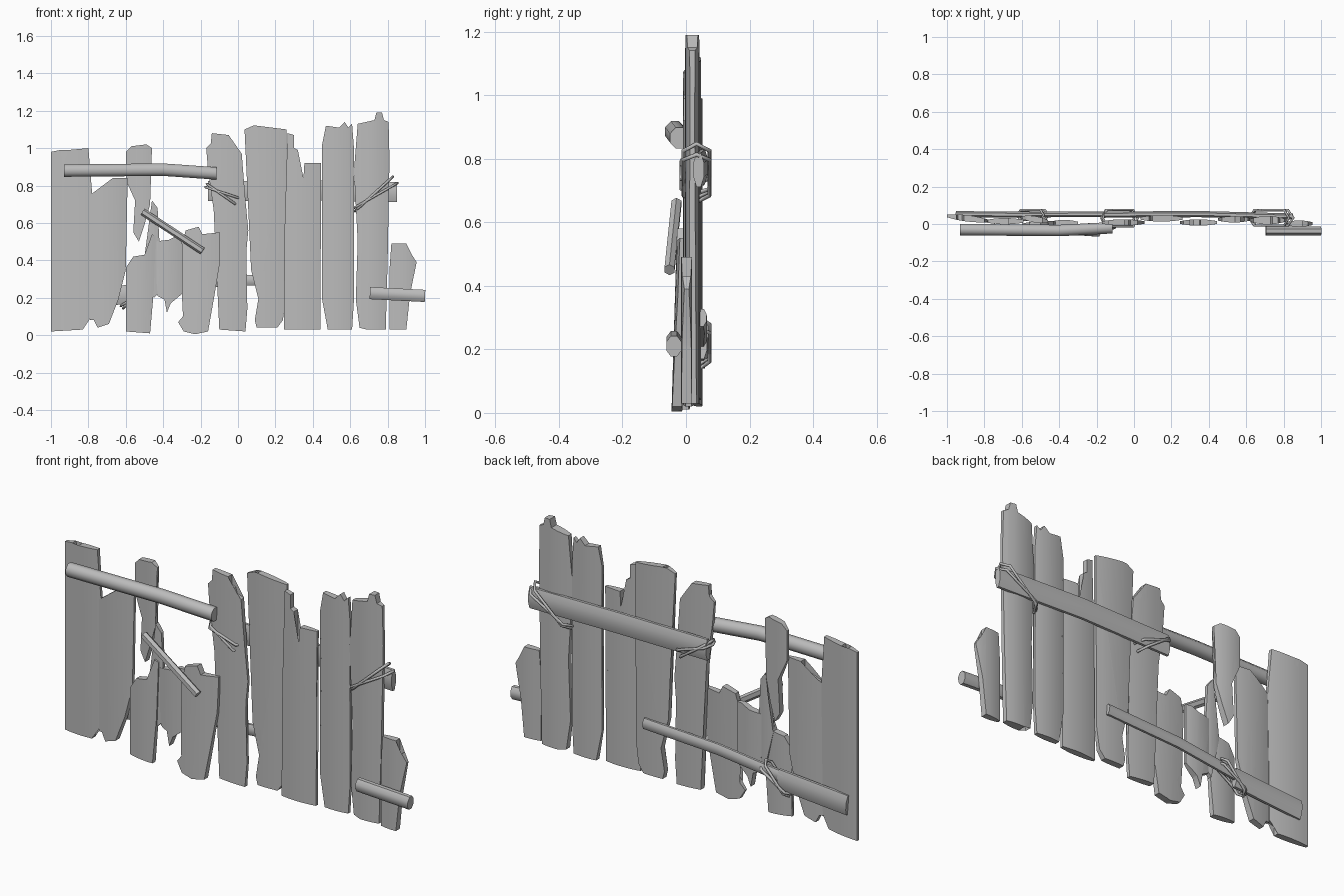
import bpy, bmesh, math
from mathutils import Vector

old_cube = bpy.data.objects.get("Cube")
if old_cube:
    bpy.data.objects.remove(old_cube)

grey = bpy.data.materials.new("weathered grey")
grey.use_nodes = True
grey.diffuse_color = (.5, .5, .5, 1)
grey.node_tree.nodes["Principled BSDF"].inputs["Base Color"].default_value = (.5, .5, .5, 1)


def finish(name, bm, angle):
    """Turn a bmesh into a smooth-shaded object with the shared material."""
    bmesh.ops.recalc_face_normals(bm, faces=bm.faces)
    mesh = bpy.data.meshes.new(name)
    bm.to_mesh(mesh)
    bm.free()
    mesh.materials.append(grey)
    obj = bpy.data.objects.new(name, mesh)
    bpy.context.collection.objects.link(obj)
    bpy.ops.object.select_all(action='DESELECT')
    obj.select_set(True)
    bpy.context.view_layer.objects.active = obj
    bpy.ops.object.shade_smooth_by_angle(angle=math.radians(angle))
    return obj


def plank(name, outline, y=0, yaw=0, lean=0, edge=.014, belly=.034):
    """Splintered board: extruded outline, swollen towards its centre line."""
    bm = bmesh.new()
    face = bm.faces.new([bm.verts.new((x, 0, z)) for x, z in outline])
    bmesh.ops.triangulate(bm, faces=[face])
    xs = [p[0] for p in outline]
    zs = [p[1] for p in outline]
    mid, half = (min(xs) + max(xs)) / 2, (max(xs) - min(xs)) / 2
    middle_z = (min(zs) + max(zs)) / 2

    # Cut lengthwise so the cross-section can be rounded
    for cut in range(-3, 4):
        bmesh.ops.bisect_plane(bm, geom=bm.verts[:] + bm.edges[:] + bm.faces[:],
                               plane_co=(mid + half * cut / 4, 0, 0), plane_no=(1, 0, 0))
    front = set(bm.verts)
    made = bmesh.ops.extrude_face_region(bm, geom=bm.faces[:], use_keep_orig=True)
    back = {g for g in made["geom"] if isinstance(g, bmesh.types.BMVert)}
    for group, side in ((front, -1), (back, 1)):
        for v in group:
            u = (v.co.x - mid) / half
            thick = edge + (belly - edge) * max(0, 1 - u * u)
            v.co.y = y + side * thick / 2 + yaw * (v.co.x - mid) + lean * (v.co.z - middle_z)
    return finish(name, bm, 40)


def pole(name, points, height, depth, sides=8):
    """Closed-ended rail running through the points, elliptical in section."""
    bm = bmesh.new()
    points = [Vector(p) for p in points]
    along = (points[-1] - points[0]).normalized()
    out = Vector((0, 1, 0))
    out = (out - along * out.dot(along)).normalized()
    up = along.cross(out)
    rings = []
    for p in points:
        turn = [2 * math.pi * (i + .5) / sides for i in range(sides)]
        rings.append([bm.verts.new(p + out * math.cos(a) * depth + up * math.sin(a) * height)
                      for a in turn])
    for a, b in zip(rings, rings[1:]):
        for i in range(sides):
            j = (i + 1) % sides
            bm.faces.new((a[i], a[j], b[j], b[i]))
    for ring in (rings[0], rings[-1]):
        bm.faces.new(ring)
    return finish(name, bm, 50)


def lashing(name, start, end, front, back, spread=.03, radius=.007):
    """Two crossing strands looped around a plank and a back rail."""
    a, b = Vector(start), Vector(end)
    across = (b - a).normalized()
    side = Vector((-across.y, across.x))
    for n, slant in enumerate((-1, 1)):
        curve = bpy.data.curves.new(name, 'CURVE')
        curve.dimensions = '3D'
        curve.bevel_depth = radius
        curve.bevel_resolution = 1
        spline = curve.splines.new('POLY')
        path = []
        for t, depth in ((0, 0), (.12, -1), (.88, -1), (1, 0), (.88, 1), (.12, 1)):
            p = a.lerp(b, t) + side * slant * spread * (t - .3)
            y = (front + back) / 2 + depth * (back - front) / 2
            path.append((p.x, y, p.y))
        spline.points.add(len(path) - 1)
        for point, co in zip(spline.points, path):
            point.co = (*co, 1)
        spline.use_cyclic_u = True
        curve.materials.append(grey)
        obj = bpy.data.objects.new(f"{name}_{n}", curve)
        bpy.context.collection.objects.link(obj)


# Right-hand planks
plank("end_plank_right", [
    (-1, .02), (-.83, .03), (-.83, .08), (-.79, .09), (-.78, .76), (-.8, 1), (-.91, .99),
    (-.92, .95), (-.94, .95), (-.95, .99), (-1, .98)], y=.03, yaw=-.12)
plank("broken_plank_right", [
    (-.79, .08), (-.79, .75), (-.67, .79), (-.67, .84), (-.59, .84), (-.6, .35), (-.64, .19),
    (-.69, .06), (-.75, .04), (-.77, .08)], y=.015)
plank("stump_plank", [
    (-.6, .02), (-.47, .01), (-.45, .24), (-.44, .53), (-.46, .54), (-.5, .43), (-.56, .42),
    (-.6, .36), (-.58, .2)], y=-.005)
plank("leaning_splinter", [
    (-.45, .2), (-.43, .22), (-.42, .5), (-.43, .68), (-.46, .72), (-.47, .6), (-.5, .42)],
    y=.005, belly=.024)
plank("hanging_plank", [
    (-.6, .98), (-.57, 1.01), (-.49, 1.02), (-.46, 1), (-.48, .83), (-.47, .7), (-.5, .59),
    (-.53, .5), (-.56, .55), (-.55, .72), (-.6, .83)], y=.025, yaw=-.15)
plank("short_plank", [
    (-.43, .21), (-.45, .5), (-.37, .51), (-.33, .53), (-.3, .53), (-.3, .22), (-.36, .17),
    (-.38, .12), (-.39, .19)], y=.005)
plank("bent_plank", [
    (-.32, .07), (-.27, .13), (-.3, .22), (-.3, .48), (-.28, .56), (-.21, .58), (-.19, .54),
    (-.095, .55), (-.1, .37), (-.13, .19), (-.16, .02), (-.23, .005), (-.29, .02)],
    y=-.02, lean=.03)

# Middle planks
plank("stepped_plank", [
    (-.1, .03), (.04, .02), (.05, .14), (.04, .4), (.055, .56), (.04, .72), (.02, .97),
    (-.02, .98), (-.03, 1.01), (-.05, 1.02), (-.05, 1.07), (-.14, 1.08), (-.14, 1.03),
    (-.17, 1), (-.16, .88), (-.13, .67), (-.11, .35)], y=.008)
plank("notched_plank", [
    (.1, .04), (.09, .08), (.11, .19), (.07, .35), (.06, .72), (.035, 1.1), (.08, 1.12),
    (.09, 1.09), (.1, 1.12), (.26, 1.1), (.255, .19), (.24, .08), (.21, .04)], y=.03)
plank("split_plank", [
    (.245, .03), (.44, .03), (.44, .19), (.425, .4), (.445, .92), (.355, .92), (.35, .84),
    (.32, .84), (.32, .99), (.3, 1), (.3, 1.07), (.265, 1.08), (.25, .6)], y=.008)

# Left-hand planks
plank("jagged_plank", [
    (.48, .03), (.61, .03), (.62, .19), (.615, .72), (.62, 1), (.61, 1.13), (.59, 1.11),
    (.57, 1.14), (.54, 1.11), (.47, 1.12), (.45, 1.02), (.46, .72), (.45, .19)], y=.025)
plank("tallest_plank", [
    (.65, .04), (.66, .07), (.69, .03), (.79, .03), (.8, .4), (.81, .94), (.805, 1.14),
    (.78, 1.15), (.77, 1.19), (.74, 1.19), (.73, 1.15), (.64, 1.13), (.63, .99),
    (.62, .88), (.64, .5), (.63, .19)], y=.02, belly=.045)
plank("end_plank_left", [
    (.81, .03), (.9, .03), (.92, .22), (.955, .39), (.93, .43), (.9, .4), (.9, .49),
    (.82, .49), (.81, .35)], y=.002)

# Rails across the front
pole("front_top_rail", [(-.93, -.03, .88), (-.4, -.035, .885), (-.115, -.02, .865)], .036, .033)
pole("front_diagonal_stick", [(-.51, -.03, .66), (-.19, -.052, .45)], .02, .018, sides=6)
pole("front_short_rail", [(.705, -.038, .225), (1, -.038, .21)], .035, .026)

# Rails across the back
pole("back_top_rail", [(-.16, .05, .77), (.35, .053, .775), (.85, .04, .765)], .058, .018)
pole("back_low_stick", [(.2, .05, .3), (-.22, .052, .28), (-.62, .05, .23)], .03, .016)
pole("back_low_board", [(-.56, .05, .22), (-.95, .052, .19)], .055, .018)

# Rope lashings
lashing("left_lashing", (.62, .67), (.84, .83), -.008, .074)
lashing("middle_lashing", (-.17, .8), (.01, .71), -.014, .075)
lashing("low_lashing", (-.62, .15), (-.47, .28), .022, .074)
